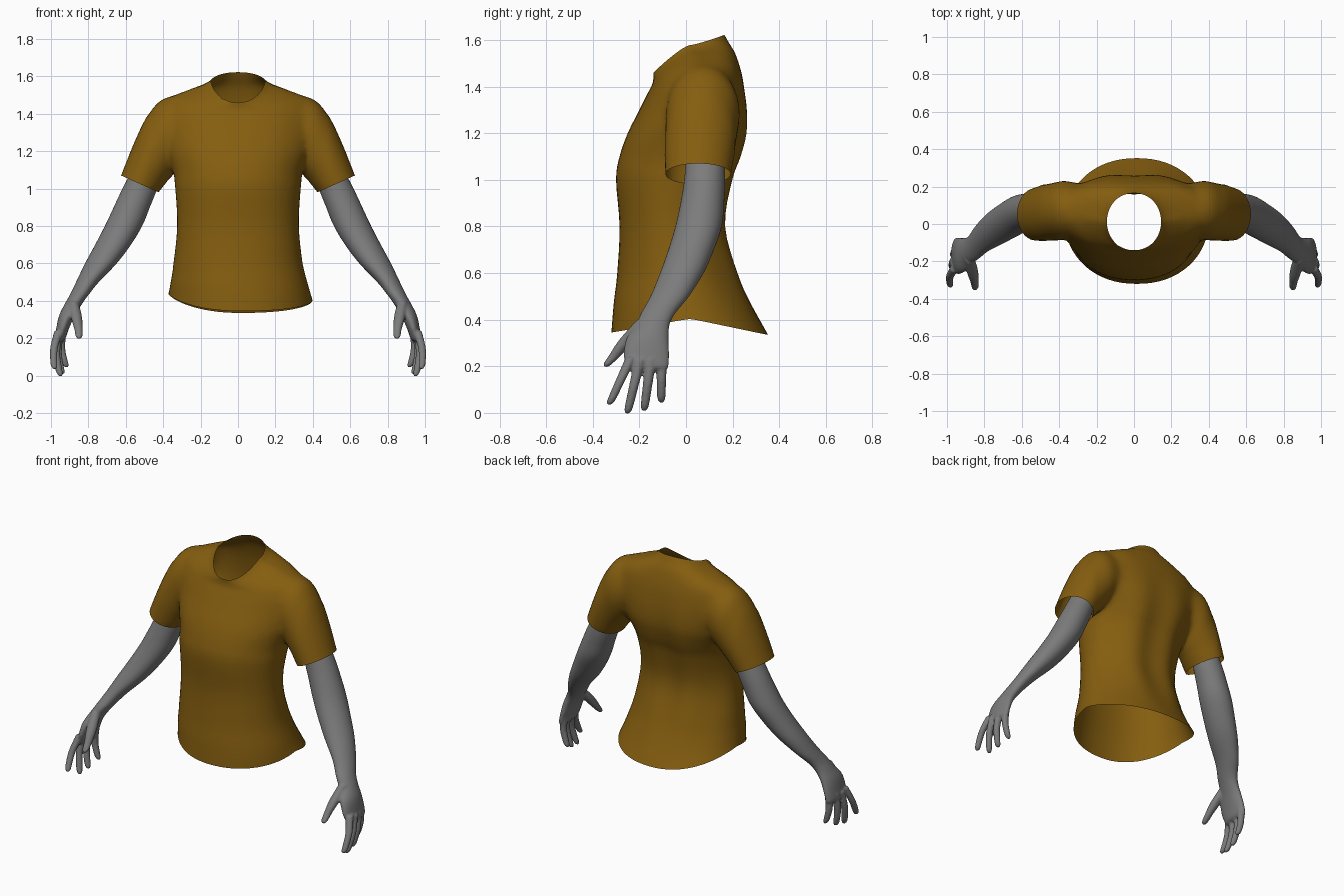
import bpy, bmesh, math
from mathutils import Vector, kdtree

cube = bpy.data.objects.get("Cube")
if cube:
    bpy.data.objects.remove(cube, do_unlink=True)


def material(name, rgb):
    m = bpy.data.materials.new(name)
    m.use_nodes = True
    m.diffuse_color = (*rgb, 1)
    m.node_tree.nodes["Principled BSDF"].inputs["Base Color"].default_value = (*rgb, 1)
    return m


ochre = material("ochre cloth", (0.235, 0.112, 0.005))
grey = material("grey skin", (0.2, 0.2, 0.2))


def smooth_rows(rows, steps):
    """Catmull-Rom interpolation between rows of section values."""
    out = []
    for i in range(len(rows) - 1):
        p = [rows[max(i - 1, 0)], rows[i], rows[i + 1], rows[min(i + 2, len(rows) - 1)]]
        for k in range(steps):
            t = k / steps
            out.append([b + 0.5 * t * (c - a + t * (2 * a - 5 * b + 4 * c - d + t * (3 * (b - c) + d - a)))
                        for a, b, c, d in zip(*p)])
    return out + [list(rows[-1])]


def loft(bm, rings):
    """Closed tube through rings of points, capped at both ends."""
    loops = [[bm.verts.new(p) for p in ring] for ring in rings]
    n = len(loops[0])
    faces = [bm.faces.new((a[i], a[(i + 1) % n], b[(i + 1) % n], b[i]))
             for a, b in zip(loops, loops[1:]) for i in range(n)]
    faces += [bm.faces.new(loops[0]), bm.faces.new(loops[-1])]
    bmesh.ops.recalc_face_normals(bm, faces=faces)


def make_object(name, bm, mat):
    mesh = bpy.data.meshes.new(name)
    bm.to_mesh(mesh)
    bm.free()
    mesh.materials.append(mat)
    for p in mesh.polygons:
        p.use_smooth = True
    obj = bpy.data.objects.new(name, mesh)
    bpy.context.collection.objects.link(obj)
    return obj


def angles(n):
    return [2 * math.pi * i / n for i in range(n)]


def clamp(v):
    return max(0.0, min(1.0, v))


# Shirt body: half width, front y, back y, then z at the front, side and back
body_rows = [
    (.385, -.32, .352, .345, .42, .335),
    (.37, -.31, .285, .47, .48, .46),
    (.345, -.295, .225, .6, .6, .6),
    (.325, -.285, .17, .8, .8, .8),
    (.335, -.3, .2, 1, 1, 1),
    (.35, -.285, .235, 1.1, 1.1, 1.1),
    (.385, -.25, .26, 1.2, 1.2, 1.2),
    (.4, -.2, .262, 1.3, 1.31, 1.3),
    (.4, -.165, .25, 1.37, 1.41, 1.4),
    (.36, -.145, .235, 1.41, 1.49, 1.47),
    (.27, -.14, .212, 1.435, 1.525, 1.54),
    (.18, -.14, .183, 1.45, 1.555, 1.59),
    (.145, -.14, .165, 1.46, 1.577, 1.622),
]


def body_ring(hw, front, back, zf, zs, zb):
    ring = []
    for a in angles(64):
        c, s = math.cos(a), math.sin(a)
        x = hw * math.copysign(abs(c) ** .92, c)
        z = zs + ((zb if s > 0 else zf) - zs) * abs(s) ** 1.25
        # The upper back is broad and flat
        square = clamp((z - .9) / .3) * clamp((hw - .18) / .17) if s > 0 else 0
        y = (front + back) / 2 + math.copysign(abs(s) ** (1 - .35 * square), s) * (back - front) / 2
        # Soft vertical folds down the back
        fade = clamp((1.45 - z) / .4) * clamp((z - .4) / .3)
        y -= .012 * max(s, 0) * fade * math.cos(22 * x)
        # The hem flares to one side and hangs unevenly
        hem = clamp((.6 - z) / .2)
        ring.append(Vector((x + .015 * hem, y, z - .05 * x * hem * abs(c))))
    return ring


body_rings = [body_ring(*r) for r in smooth_rows(body_rows, 4)]
bm = bmesh.new()
loft(bm, body_rings)
shirt = make_object("shirt", bm, ochre)
opening_points = body_rings[0] + body_rings[-1]

# Sleeves: outer x, z, inner x, z, centre y, half depth
sleeve_rows = [
    (.29, 1.485, .22, 1.2, .07, .13),
    (.41, 1.485, .31, 1.12, .075, .16),
    (.49, 1.38, .345, 1.07, .067, .158),
    (.557, 1.24, .385, 1.03, .06, .152),
    (.625, 1.07, .425, .98, .052, .14),
]


def sleeve_ring(side, ox, oz, ix, iz, yc, yh):
    return [Vector((side * ((ox + ix) / 2 + (ox - ix) / 2 * math.cos(a)),
                    yc + yh * math.sin(a),
                    (oz + iz) / 2 + (oz - iz) / 2 * math.cos(a))) for a in angles(40)]


sleeves = []
for side, name in ((1, "left_sleeve"), (-1, "right_sleeve")):
    rings = [sleeve_ring(side, *r) for r in smooth_rows(sleeve_rows, 4)]
    bm = bmesh.new()
    loft(bm, rings)
    sleeve = make_object(name, bm, ochre)
    sleeve.hide_render = True
    sleeves.append(sleeve)
    opening_points += rings[-1]
    union = shirt.modifiers.new(name, "BOOLEAN")
    union.operation = "UNION"
    union.solver = "EXACT"
    union.object = sleeve

# Join the sleeves to the body
bpy.context.view_layer.update()
joined = bpy.data.meshes.new_from_object(
    shirt.evaluated_get(bpy.context.evaluated_depsgraph_get()))
shirt.modifiers.clear()
shirt.data = joined
for sleeve in sleeves:
    bpy.data.objects.remove(sleeve, do_unlink=True)

# Open the neck, hem and cuffs, then soften the shoulder seams
tree = kdtree.KDTree(len(opening_points))
for i, p in enumerate(opening_points):
    tree.insert(p, i)
tree.balance()
bm = bmesh.new()
bm.from_mesh(joined)
caps = [f for f in bm.faces if all(tree.find(v.co)[2] < 1e-4 for v in f.verts)]
bmesh.ops.delete(bm, geom=caps, context="FACES")
bmesh.ops.remove_doubles(bm, verts=bm.verts, dist=.004)
seam = [v for v in bm.verts if .25 < abs(v.co.x) < .48 and v.co.z > 1.04 and not v.is_boundary]
for _ in range(7):
    bmesh.ops.smooth_vert(bm, verts=seam, factor=.5,
                          use_axis_x=True, use_axis_y=True, use_axis_z=True)
for f in bm.faces:
    f.smooth = True
bm.to_mesh(joined)
bm.free()

# Arm and palm sections: centre x, y, z, then half width and half depth
arm_rows = [
    (.46, .085, 1.16, .075, .08),
    (.525, .08, 1, .093, .088),
    (.568, .07, .9, .097, .094),
    (.612, .054, .8, .1, .1),
    (.668, .022, .7, .096, .098),
    (.733, -.018, .6, .085, .094),
    (.805, -.07, .5, .061, .083),
    (.85, -.118, .43, .05, .074),
    (.882, -.142, .38, .046, .072),
    (.915, -.165, .32, .042, .09),
    (.938, -.17, .25, .034, .098),
    (.95, -.165, .2, .028, .09),
    (.952, -.165, .185, .015, .08),
]
thumb_rows = [
    (.88, -.18, .4, .025, .03),
    (.864, -.25, .315, .03, .036),
    (.853, -.302, .25, .023, .027),
    (.85, -.335, .211, .019, .019),
    (.85, -.344, .197, .008, .008),
]
# Fingers: root and tip, from index to little finger
fingers = [
    ((.958, -.235, .24), (.98, -.33, .034)),
    ((.962, -.197, .23), (.948, -.252, -.004)),
    ((.955, -.15, .23), (.938, -.18, .008)),
    ((.94, -.105, .24), (.916, -.106, .044)),
]


def tube(bm, rows, sides):
    loft(bm, [[(x + rx * math.cos(a), y + ry * math.sin(a), z) for a in angles(sides)]
              for x, y, z, rx, ry in smooth_rows(rows, 4)])


bm = bmesh.new()
tube(bm, arm_rows, 32)
tube(bm, thumb_rows, 16)
for root, tip in fingers:
    root, tip = Vector(root), Vector(tip)
    rows = []
    for t, r in ((0, .024), (.45, .021), (.8, .019), (.94, .016), (1, .007)):
        p = root.lerp(tip, t)
        p.x += .016 * math.sin(math.pi * t)  # relaxed curl
        rows.append((*p, r, r))
    tube(bm, rows, 16)
arms = make_object("arms", bm, grey)

# Fuse the hand into one skin and mirror it
fuse = arms.modifiers.new("fuse", "REMESH")
fuse.mode = "VOXEL"
fuse.voxel_size = .0065
fuse.use_smooth_shade = True
relax = arms.modifiers.new("relax", "SMOOTH")
relax.factor = .5
relax.iterations = 3
mirror = arms.modifiers.new("mirror", "MIRROR")
mirror.use_axis[0] = True
